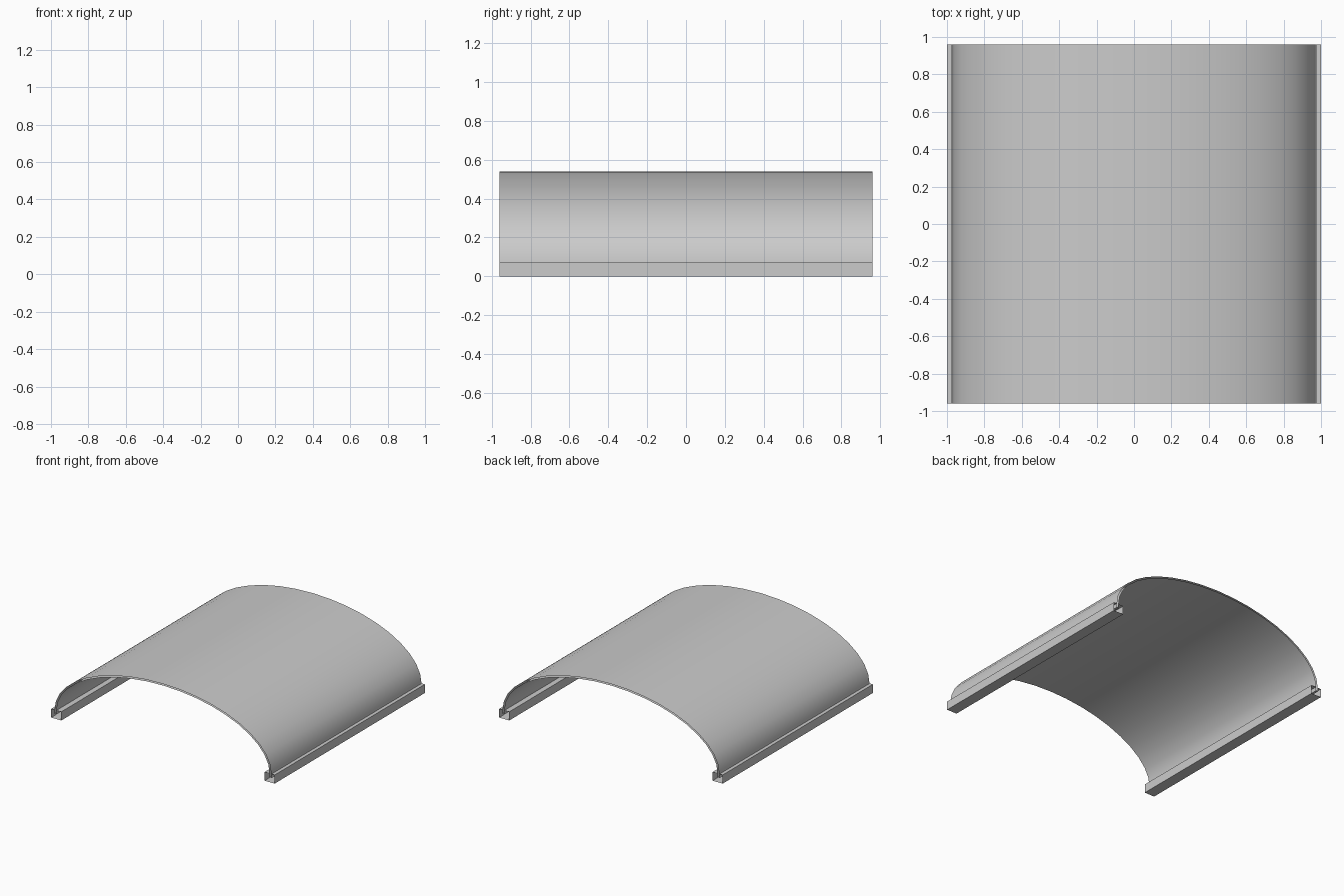
import bpy
from math import pi, cos, sin

if "Cube" in bpy.data.objects:
    bpy.data.objects.remove(bpy.data.objects["Cube"])

HALF_LEN = 0.96
RAIL_TOP = 0.07


def extrude_profile(name, profile):
    """Sweep a closed (x, z) loop along y, leaving the ends open."""
    n = len(profile)
    verts = [(x, y, z) for y in (-HALF_LEN, HALF_LEN) for x, z in profile]
    faces = [(i, (i + 1) % n, (i + 1) % n + n, i + n) for i in range(n)]
    mesh = bpy.data.meshes.new(name)
    mesh.from_pydata(verts, [], faces)
    obj = bpy.data.objects.new(name, mesh)
    bpy.context.collection.objects.link(obj)
    bpy.ops.object.select_all(action='DESELECT')
    obj.select_set(True)
    bpy.context.view_layer.objects.active = obj
    bpy.ops.object.mode_set(mode='EDIT')
    bpy.ops.mesh.select_all(action='SELECT')
    bpy.ops.mesh.normals_make_consistent(inside=False)
    bpy.ops.object.mode_set(mode='OBJECT')
    bpy.ops.object.shade_smooth_by_angle(angle=pi / 6)
    return obj


def arch(half_width, rise, segments=20, foot=0.04):
    """Half ellipse from right to left with straight feet into the rails."""
    pts = [(half_width * cos(pi * i / segments),
            RAIL_TOP + rise * sin(pi * i / segments))
           for i in range(segments + 1)]
    return [(half_width, foot)] + pts + [(-half_width, foot)]


# Thin curved cover: outer skin, then inner skin back again
extrude_profile("arched_cover", arch(0.97, 0.47) + arch(0.955, 0.457)[::-1])

# Hollow side rails, each with a slot that grips the cover's edge
rail = [(0.91, 0), (1.0, 0), (1.0, RAIL_TOP), (0.972, RAIL_TOP),
        (0.972, 0.038), (0.953, 0.038), (0.953, RAIL_TOP), (0.91, RAIL_TOP)]
for side, label in ((1, "right"), (-1, "left")):
    loop = [(side * x, z) for x, z in rail]
    extrude_profile(label + "_rail", loop)
